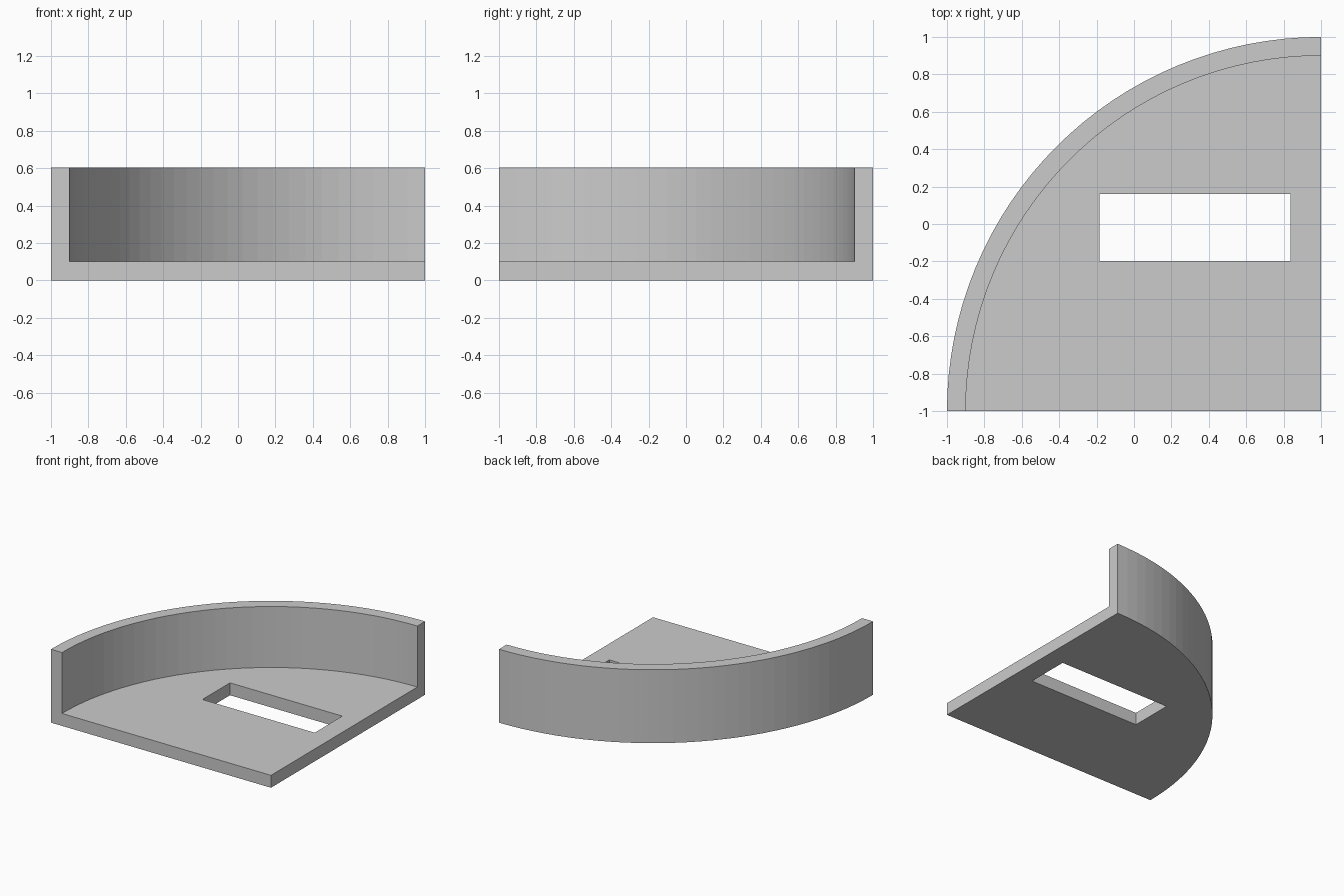
import bpy, bmesh, math

STEPS = 32                      # facets along the quarter arc
CORNER = (1.0, -1.0)            # centre of the arc
OUTER, INNER = 2.0, 1.9
HEIGHT, FLOOR = 0.603, 0.102

if "Cube" in bpy.data.objects:
    bpy.data.objects.remove(bpy.data.objects["Cube"], do_unlink=True)

grey = bpy.data.materials.new("plain_grey")
grey.use_nodes = True
grey.diffuse_color = (0.6, 0.6, 0.6, 1)
grey.node_tree.nodes["Principled BSDF"].inputs["Base Color"].default_value = (0.6, 0.6, 0.6, 1)


def prism(name, outline, z0, z1):
    """Extrude a flat outline from z0 up to z1."""
    bm = bmesh.new()
    face = bm.faces.new([bm.verts.new((x, y, z0)) for x, y in outline])
    top = bmesh.ops.extrude_face_region(bm, geom=[face])["geom"]
    verts = [v for v in top if isinstance(v, bmesh.types.BMVert)]
    bmesh.ops.translate(bm, verts=verts, vec=(0, 0, z1 - z0))
    bmesh.ops.recalc_face_normals(bm, faces=bm.faces)
    mesh = bpy.data.meshes.new(name)
    bm.to_mesh(mesh)
    bm.free()
    mesh.materials.append(grey)
    obj = bpy.data.objects.new(name, mesh)
    bpy.context.collection.objects.link(obj)
    return obj


def arc(radius, first, last):
    """Points on the arc, counted in facets from the back (+y) round to -x."""
    step = math.pi / 2 / STEPS
    return [(CORNER[0] + radius * math.cos(math.pi / 2 + i * step),
             CORNER[1] + radius * math.sin(math.pi / 2 + i * step))
            for i in range(first, last + 1)]


def cut(target, cutter):
    """Subtract the cutter from the target and remove it."""
    mod = target.modifiers.new("cut", "BOOLEAN")
    mod.operation, mod.solver, mod.object = "DIFFERENCE", "EXACT", cutter
    bpy.context.view_layer.objects.active = target
    bpy.ops.object.modifier_apply(modifier=mod.name)
    bpy.data.objects.remove(cutter, do_unlink=True)


# Solid quarter disc
tray = prism("quarter_round_tray", [CORNER] + arc(OUTER, 0, STEPS), 0, HEIGHT)

# Hollow above the floor, leaving the curved wall
cut(tray, prism("hollow_cutter", arc(INNER, 0, 4 * STEPS - 1), FLOOR, 1))

# Rectangular slot through the floor
slot = [(-0.185, -0.198), (0.836, -0.198), (0.836, 0.16), (-0.185, 0.16)]
cut(tray, prism("slot_cutter", slot, -0.5, 0.5))
